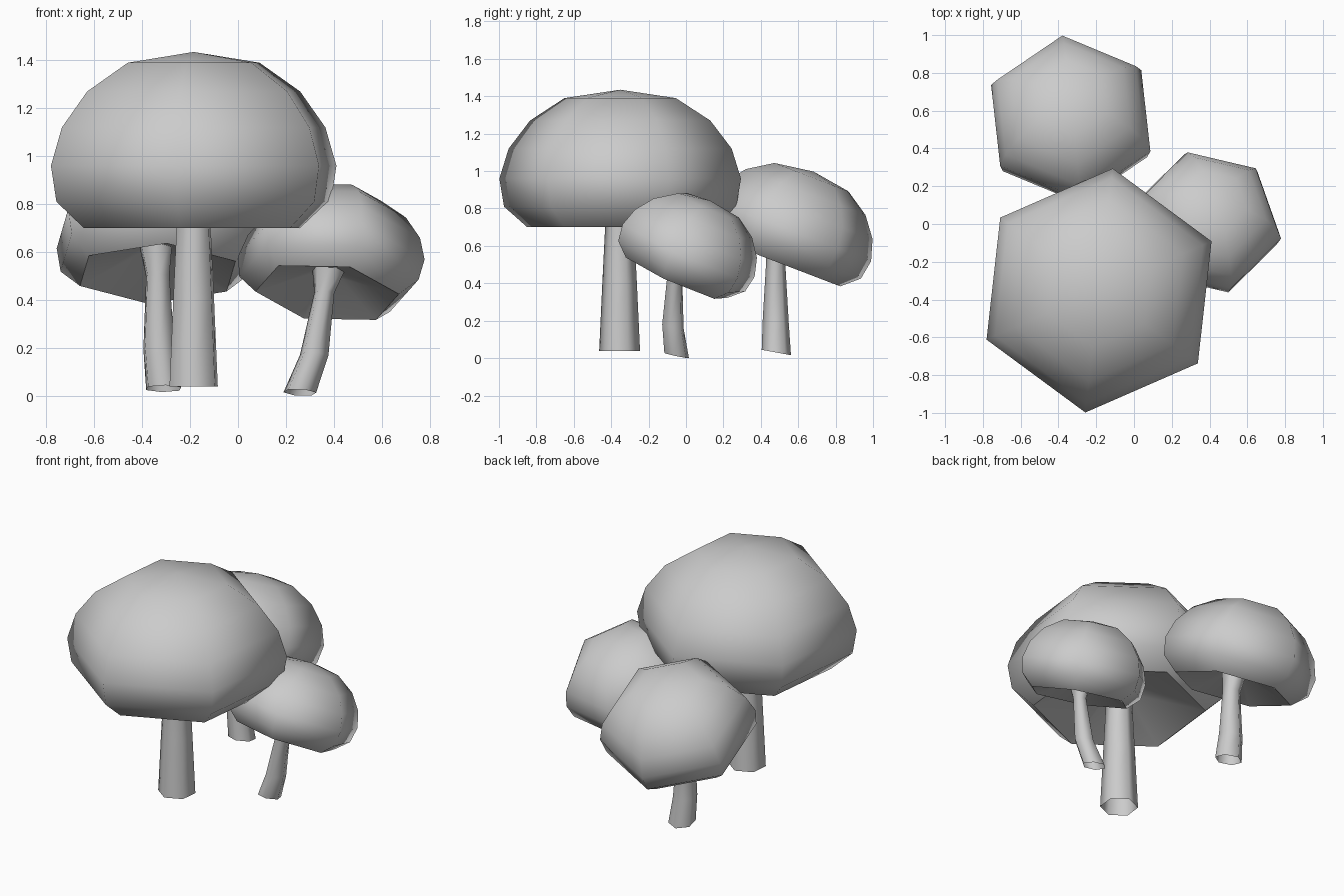
import bpy, bmesh
from math import cos, sin, radians, tau
from mathutils import Vector, Quaternion

if "Cube" in bpy.data.objects:
    bpy.data.objects.remove(bpy.data.objects["Cube"])

SIDES = 6
UP = Vector((0, 0, 1))

grey = bpy.data.materials.new("plain_grey")
grey.use_nodes = True
colour = (0.6, 0.6, 0.6, 1)
grey.diffuse_color = colour
grey.node_tree.nodes["Principled BSDF"].inputs["Base Color"].default_value = colour

# Cap cross-section as (radius, height): domed outside, then shallow conical underside
DOME = [(0, 0.735), (0.30, 0.69), (0.485, 0.57), (0.60, 0.42),
        (0.65, 0.26), (0.625, 0.11), (0.50, 0)]
UNDERSIDE = [(0.10, 0.15), (0, 0.17)]


def add_ring(bm, centre, radius, phase, turn):
    """Ring of verts, or a single vert where the radius is zero."""
    count = SIDES if radius else 1
    verts = []
    for i in range(count):
        a = phase + tau * i / SIDES
        verts.append(bm.verts.new(centre + turn @ Vector((radius * cos(a), radius * sin(a), 0))))
    return verts


def loft(name, rings, phase, turn, sharp_ring=None):
    """Skin a list of (centre, radius) rings into a smooth shaded object."""
    bm = bmesh.new()
    loops = [add_ring(bm, c, r, phase, turn) for c, r in rings]
    for a, b in zip(loops, loops[1:]):
        for i in range(SIDES):
            j = (i + 1) % SIDES
            quad = [a[i % len(a)], a[j % len(a)], b[j % len(b)], b[i % len(b)]]
            bm.faces.new(list(dict.fromkeys(quad))).smooth = True
    bmesh.ops.recalc_face_normals(bm, faces=bm.faces)
    if sharp_ring is not None:
        rim = set(loops[sharp_ring])
        for e in bm.edges:
            if set(e.verts) <= rim:
                e.smooth = False
    mesh = bpy.data.meshes.new(name)
    bm.to_mesh(mesh)
    bm.free()
    mesh.materials.append(grey)
    obj = bpy.data.objects.new(name, mesh)
    bpy.context.collection.objects.link(obj)


def mushroom(name, base, size, angle, lean, stem):
    """Cap leaning along an axis, on an open tapered stem given as (point, radius)."""
    tilt = UP.rotation_difference(Vector(lean))
    phase = radians(angle)
    cap = [(Vector(base) + tilt @ (UP * h * size), r * size) for r, h in DOME + UNDERSIDE]
    loft(name + "_cap", cap, phase, tilt, len(DOME) - 1)
    half_tilt = Quaternion().slerp(tilt, 0.5)
    loft(name + "_stem", [(Vector(p), r) for p, r in stem], phase, half_tilt)


mushroom("large_mushroom", (-0.185, -0.352, 0.70), 1, 23.6, (0, 0, 1),
         [((-0.185, -0.355, 0.038), 0.11), ((-0.185, -0.355, 0.40), 0.093),
          ((-0.185, -0.355, 0.70), 0.078), ((-0.185, -0.355, 0.88), 0.08)])

mushroom("back_mushroom", (-0.335, 0.495, 0.51), 0.71, 36, (0, 0.358, 0.934),
         [((-0.31, 0.483, 0.03), 0.08), ((-0.33, 0.48, 0.20), 0.071),
          ((-0.335, 0.48, 0.50), 0.053), ((-0.345, 0.50, 0.66), 0.08)])

mushroom("small_mushroom", (0.372, -0.05, 0.43), 0.615, -13, (0.11, 0.40, 0.91),
         [((0.258, -0.05, 0.014), 0.07), ((0.318, -0.07, 0.17), 0.061),
          ((0.36, -0.06, 0.43), 0.043), ((0.385, -0.04, 0.56), 0.08)])
